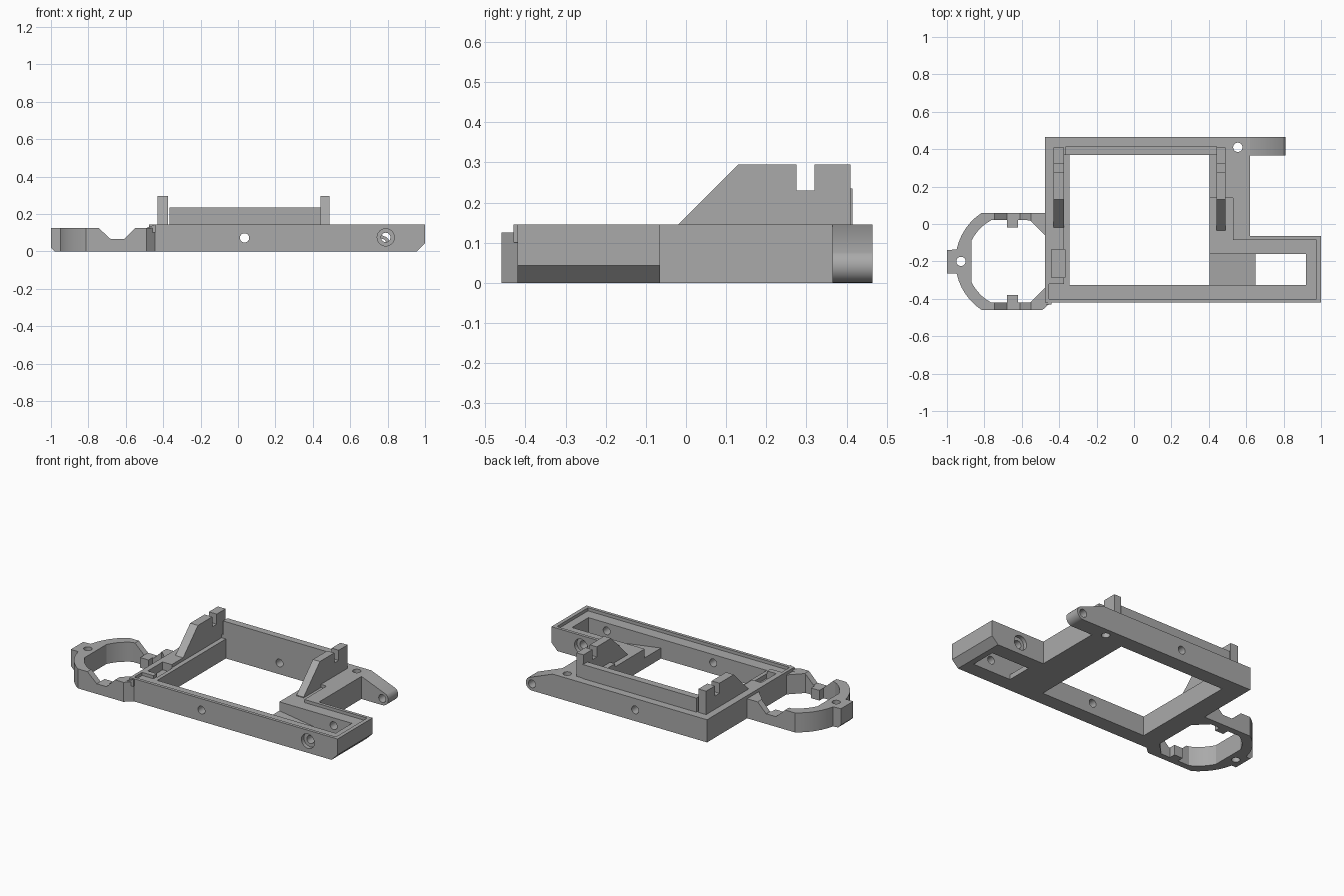
import bpy, bmesh, math
from mathutils import Vector

old = bpy.data.objects.get("Cube")
if old:
    bpy.data.objects.remove(old, do_unlink=True)

grey = bpy.data.materials.new("plain_grey")
grey.use_nodes = True
colour = (0.4, 0.4, 0.4, 1)
grey.diffuse_color = colour
grey.node_tree.nodes["Principled BSDF"].inputs["Base Color"].default_value = colour


def prism(name, pts, lo, hi, axis="z"):
    """Extrude a flat profile along one axis from lo to hi."""
    place = {"x": lambda a, b, t: (t, a, b),
             "y": lambda a, b, t: (a, t, b),
             "z": lambda a, b, t: (a, b, t)}[axis]
    bm = bmesh.new()
    face = bm.faces.new([bm.verts.new(place(a, b, lo)) for a, b in pts])
    move = Vector(place(0, 0, hi - lo))
    grown = bmesh.ops.extrude_face_region(bm, geom=[face])
    bmesh.ops.translate(bm, vec=move,
                        verts=[v for v in grown["geom"] if isinstance(v, bmesh.types.BMVert)])
    # the starting face can be kept or dropped by the extrusion; make the solid closed
    edges = [e for e in bm.edges if e.is_boundary]
    if edges:
        bmesh.ops.holes_fill(bm, edges=edges, sides=0)
    bmesh.ops.recalc_face_normals(bm, faces=bm.faces[:])
    mesh = bpy.data.meshes.new(name)
    bm.to_mesh(mesh)
    bm.free()
    mesh.materials.append(grey)
    ob = bpy.data.objects.new(name, mesh)
    bpy.context.scene.collection.objects.link(ob)
    return ob


def rect(x0, x1, y0, y1):
    return [(x0, y0), (x1, y0), (x1, y1), (x0, y1)]


def box(name, x0, x1, y0, y1, z0, z1):
    return prism(name, rect(x0, x1, y0, y1), z0, z1)


def arc(cx, cy, r, start, end, n):
    angles = [math.radians(start + (end - start) * i / n) for i in range(n + 1)]
    return [(cx + r * math.cos(a), cy + r * math.sin(a)) for a in angles]


def rod(a, b, r, lo, hi, axis):
    return prism("hole_cutter", arc(a, b, r, 0, 345, 23), lo, hi, axis)


def cut(ob, cutters):
    for c in cutters:
        mod = ob.modifiers.new("cut", "BOOLEAN")
        mod.operation = "DIFFERENCE"
        mod.solver = "EXACT"
        mod.object = c
        bpy.ops.object.select_all(action="DESELECT")
        bpy.context.view_layer.objects.active = ob
        ob.select_set(True)
        bpy.ops.object.modifier_apply(modifier=mod.name)
        bpy.data.objects.remove(c, do_unlink=True)


def smooth(ob):
    bpy.ops.object.select_all(action="DESELECT")
    bpy.context.view_layer.objects.active = ob
    ob.select_set(True)
    bpy.ops.object.shade_smooth_by_angle(angle=math.radians(25))


TOP, SHELF, OVER = 0.145, 0.125, 0.3
HOLE = 0.025

# Main frame with the side arm
frame = prism("frame", [(-.475, -.42), (1, -.42), (1, -.065), (.62, -.065),
                        (.62, .465), (-.475, .465)], 0, TOP)
cut(frame, [
    # window, arm window and arm pocket with a sloping floor
    box("cutter", -.345, .405, -.325, .37, -.1, OVER),
    box("cutter", .65, .92, -.325, -.16, -.1, OVER),
    prism("cutter", [(.39, .07), (.66, .03), (.66, OVER), (.39, OVER)], -.325, -.16, "y"),
    # shallow recess behind the thin rim
    box("cutter", -.455, .975, -.40, -.32, SHELF, OVER),
    box("cutter", .39, .975, -.33, -.085, SHELF, OVER),
    box("cutter", .39, .53, -.09, .14, SHELF, OVER),
    box("cutter", -.375, -.33, -.33, .37, SHELF, OVER),
    box("cutter", -.44, -.37, -.285, -.135, SHELF - .03, OVER),
    # bevel under the arm end
    prism("cutter", [(.957, 0), (1.1, .143), (1.1, -.1), (.857, -.1)], -.6, .1, "y"),
    # screw holes
    rod(.035, .072, HOLE, -.6, .6, "y"),
    rod(.79, .075, HOLE, -.6, .1, "y"),
    rod(.79, .075, .046, -.6, -.395, "y"),
    rod(.79, .075, .046, -.09, .1, "y"),
    rod(.555, .41, HOLE, -.1, OVER, "z"),
])
smooth(frame)

# Rounded hinge ear at the back
ear = prism("hinge_ear", [(.60, TOP), (.60, 0)] + arc(.767, .043, .043, -90, 50, 12)
            + [(.62, TOP)], .365, .465, "y")
cut(ear, [rod(.767, .043, HOLE, .3, .6, "y")])
smooth(ear)

# Ring on the other side
CX, CY = -.645, -.2
outer = ([(-.46, .06)] + arc(CX, CY, .31, 123, 168, 6) + [(-1, -.14), (-1, -.265)]
         + arc(CX, CY, .31, 192, 237, 6) + [(-.49, -.46), (-.445, -.42), (-.445, -.3)])
inner = ([(-.475, -.06), (-.555, .02)] + arc(CX, CY, .25, 118, 154, 5)
         + arc(CX, CY, .25, 206, 242, 5) + [(-.555, -.42), (-.475, -.34)])
ring = prism("ring", outer, 0, SHELF)
cut(ring, [
    prism("cutter", inner, -.1, OVER),
    prism("cutter", [(-.745, SHELF), (-.68, .065), (-.61, .065), (-.55, SHELF),
                     (-.55, OVER), (-.745, OVER)], -.6, .2, "y"),
    rod(-.925, CY, HOLE, -.1, OVER, "z"),
    prism("cutter", [(-1.1, .12), (-.98, 0), (-.88, -.1), (-1.1, -.1)], -.5, .1, "y"),
])
smooth(ring)
prism("ring_joint", [(-.49, SHELF), (-.44, TOP), (-.44, .1), (-.49, .1)], -.43, -.40, "y")
for side, y0, y1 in (("front", -.43, -.38), ("back", -.02, .03)):
    box(side + "_ring_tab", -.68, -.62, y0, y1, 0, .065)

# Notched uprights and the wall between them
upright = [(-.035, .13), (.13, .295), (.275, .295), (.275, .23), (.32, .23),
           (.32, .295), (.41, .295), (.41, .1), (-.035, .1)]
prism("right_upright", upright, -.43, -.375, "x")
prism("left_upright", upright, .44, .49, "x")
box("back_wall", -.365, .445, .37, .415, .1, .235)
